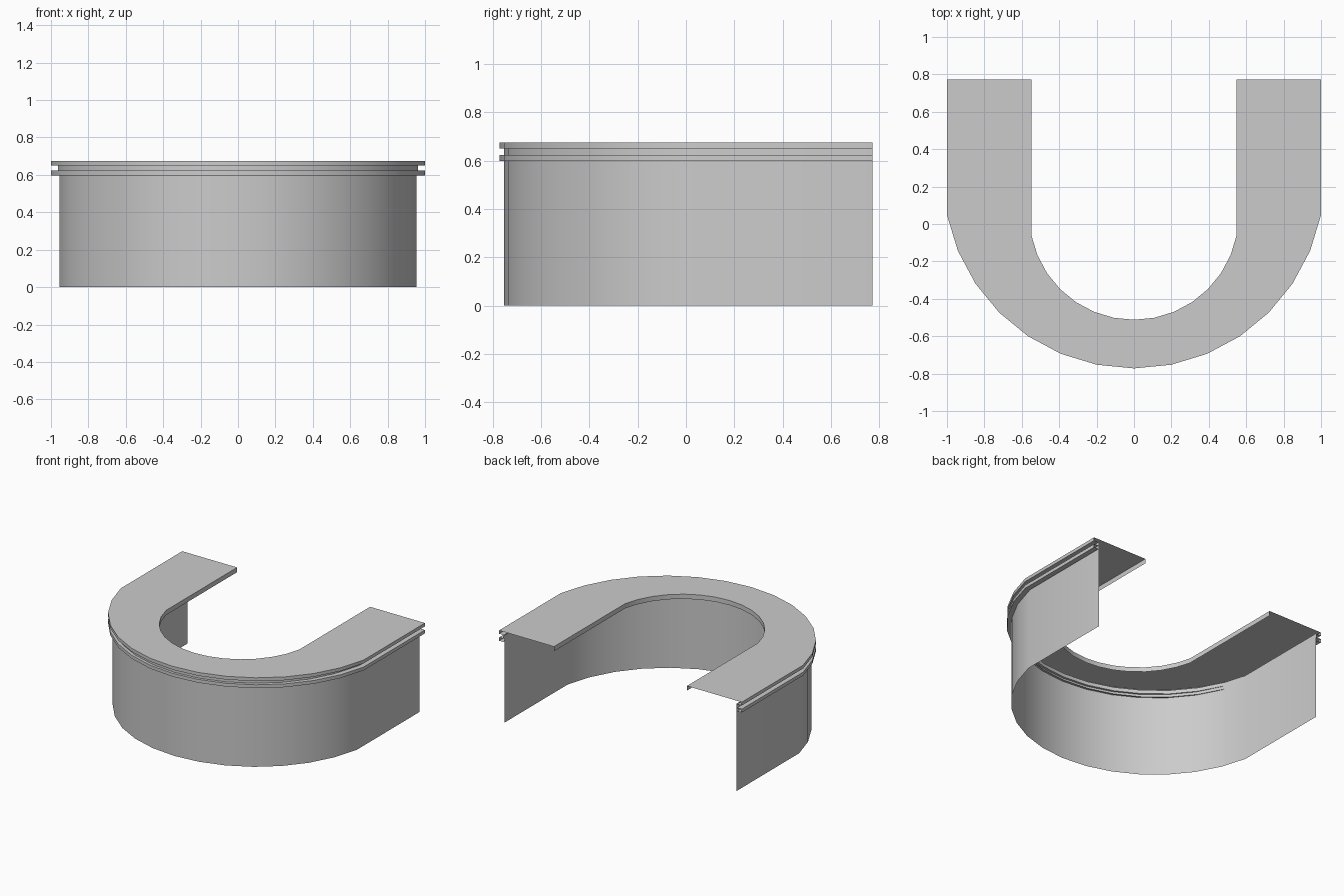
import bpy, math

if "Cube" in bpy.data.objects:
    bpy.data.objects.remove(bpy.data.objects["Cube"])

BACK = 0.772
STEPS = 7                      # facets per quarter bend
STEP = math.radians(11.25)


def u_path(half_width, front):
    """U-shaped outline: straight legs joined by a faceted arc."""
    r = half_width / math.sin(STEPS * STEP)
    cy = front + r
    arc = [(r * math.sin(i * STEP), cy - r * math.cos(i * STEP))
           for i in range(-STEPS, STEPS + 1)]
    return [(-half_width, BACK)] + arc + [(half_width, BACK)]


def sweep(name, profile):
    """Skin U outlines given as (half width, front y, z)."""
    verts, faces = [], []
    for w, f, z in profile:
        verts += [(x, y, z) for x, y in u_path(w, f)]
    n = 2 * STEPS + 3
    for k in range(len(profile) - 1):
        for i in range(n - 1):
            a = k * n + i
            faces.append((a, a + 1, a + n + 1, a + n))
    mesh = bpy.data.meshes.new(name)
    mesh.from_pydata(verts, [], faces)
    ob = bpy.data.objects.new(name, mesh)
    bpy.context.collection.objects.link(ob)
    bpy.context.view_layer.objects.active = ob
    ob.select_set(True)
    bpy.ops.object.shade_smooth_by_angle(angle=math.radians(30))
    ob.select_set(False)
    return ob


# Counter top with inner lip and a double-banded outer rim
RIM, GROOVE, INNER = (1.0, -0.772), (0.962, -0.735), (0.548, -0.512)
sweep("counter_top", [
    (*GROOVE, 0.598), (*RIM, 0.598), (*RIM, 0.623), (*GROOVE, 0.623),
    (*GROOVE, 0.650), (*RIM, 0.650), (*RIM, 0.675),
    (*INNER, 0.675), (*INNER, 0.640)])

# Thin front panel standing on the floor
sweep("front_panel", [(0.955, -0.752, 0.0), (0.955, -0.752, 0.650)])
